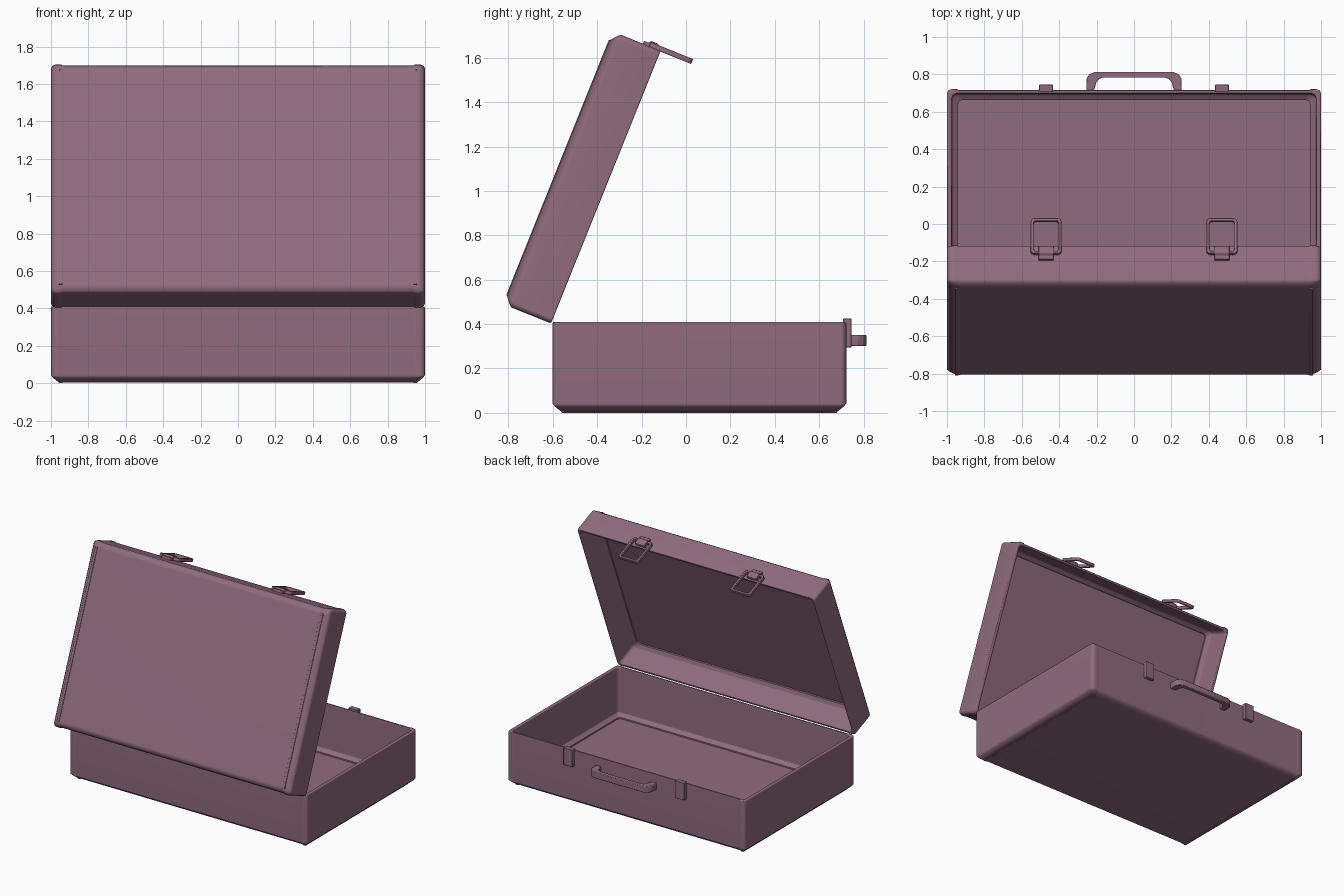
import bpy, bmesh, math
from mathutils import Matrix

if "Cube" in bpy.data.objects:
    bpy.data.objects.remove(bpy.data.objects["Cube"])

mat = bpy.data.materials.new("plum_leather")
mat.diffuse_color = (0.28, 0.15, 0.21, 1)
mat.use_nodes = True
mat.node_tree.nodes["Principled BSDF"].inputs["Base Color"].default_value = mat.diffuse_color

# hinge frame: local y runs up the lid, local z points out of its back
HINGE = Matrix.Translation((0, -0.608, 0.403)) @ Matrix.Rotation(math.radians(68.1), 4, 'X')
BASE = Matrix.Identity(4)


def finish(bm, name, frame, angle=50, bevel=0.0):
    bmesh.ops.recalc_face_normals(bm, faces=bm.faces)
    me = bpy.data.meshes.new(name)
    bm.to_mesh(me)
    bm.free()
    ob = bpy.data.objects.new(name, me)
    bpy.context.collection.objects.link(ob)
    ob.matrix_world = frame
    me.materials.append(mat)
    bpy.ops.object.select_all(action='DESELECT')
    ob.select_set(True)
    bpy.context.view_layer.objects.active = ob
    bpy.ops.object.shade_smooth_by_angle(angle=math.radians(angle))
    if bevel:
        b = ob.modifiers.new("soft_edges", 'BEVEL')
        b.width, b.segments = bevel, 2
    else:
        w = ob.modifiers.new("weighted", 'WEIGHTED_NORMAL')
        w.keep_sharp = True
    return ob


def outline(y0, y1, inset, step):
    """Case outline with chamfered corners; step raises the end caps slightly."""
    cy, hy, hx = (y0 + y1) / 2, (y1 - y0) / 2 - inset, 1 - inset
    q = [(hx, hy - 0.024), (hx - 0.007, hy - 0.008), (hx - 0.024, hy)]
    x_step = min(0.945, hx - 0.028)
    q += [(x_step, hy), (x_step - 0.006, hy - step)]
    pts = q + [(-x, y) for x, y in reversed(q)]
    pts += [(-x, -y) for x, y in q] + [(x, -y) for x, y in reversed(q)]
    return [(x, y + cy) for x, y in pts]


def tray(name, y0, y1, h, frame, flip):
    """Hollow open tray: outer wall, rim, inner wall, ledge, floor."""
    bm = bmesh.new()
    levels = [(0.042, 0.004, 0.005), (0.012, 0.028, 0.005), (0, 0.042, 0.005),
              (0, h - 0.006, 0.005), (0.005, h, 0.003), (0.021, h, 0), (0.026, h - 0.006, 0),
              (0.026, 0.075, 0), (0.034, 0.066, 0), (0.058, 0.05, 0), (0.058, 0.04, 0)]
    loops = []
    for inset, z, step in levels:
        zz = h - z if flip else z
        loops.append([bm.verts.new((x, y, zz)) for x, y in outline(y0, y1, inset, step)])
    for a, b in zip(loops, loops[1:]):
        for i in range(len(a)):
            j = (i + 1) % len(a)
            bm.faces.new((a[i], a[j], b[j], b[i]))
    bm.faces.new(loops[0])
    bm.faces.new(loops[-1])
    return finish(bm, name, frame)


def prism(name, pts, lo, hi, frame, to3d, bevel):
    """Extrude a 2D profile between lo and hi."""
    bm = bmesh.new()
    a = [bm.verts.new(to3d(p, q, lo)) for p, q in pts]
    b = [bm.verts.new(to3d(p, q, hi)) for p, q in pts]
    bm.faces.new(a)
    bm.faces.new(b)
    for i in range(len(a)):
        j = (i + 1) % len(a)
        bm.faces.new((a[i], a[j], b[j], b[i]))
    return finish(bm, name, frame, 35, bevel)


def ring(name, cx, z0, z1, w, bar, y0, y1, frame):
    """Rectangular wire loop with rounded corners."""
    def rr(hw, a, b, r):
        out = []
        for sx, zc, start in ((1, b - r, 0), (-1, b - r, 90), (-1, a + r, 180), (1, a + r, 270)):
            for k in range(4):
                t = math.radians(start + 30 * k)
                out.append((cx + sx * (hw - r) + r * math.cos(t), zc + r * math.sin(t)))
        return out
    bm = bmesh.new()
    outer, inner = rr(w / 2, z0, z1, 0.02), rr(w / 2 - bar, z0 + bar, z1 - bar, 0.012)
    loops = [[bm.verts.new((x, y, z)) for x, z in pts]
             for pts, y in ((outer, y0), (outer, y1), (inner, y1), (inner, y0))]
    for k in range(4):
        a, b = loops[k], loops[(k + 1) % 4]
        for i in range(len(a)):
            j = (i + 1) % len(a)
            bm.faces.new((a[i], a[j], b[j], b[i]))
    return finish(bm, name, frame, 35, 0.003)


# case halves
tray("case_base", -0.602, 0.722, 0.41, BASE, False)
tray("case_lid", 0.0, 1.324, 0.235, HINGE, True)

# carry handle on the front wall
half = [(0.255, 0.715), (0.255, 0.775), (0.24, 0.8), (0.208, 0.814)]
inner = [(0.168, 0.782), (0.188, 0.775), (0.202, 0.755), (0.213, 0.715)]
arch = half + [(-x, y) for x, y in reversed(half)]
arch += [(-x, y) for x, y in reversed(inner)] + inner
prism("handle", arch, 0.302, 0.35, BASE, lambda p, q, s: (p, q, s), 0.004)

# latches: catch plate on the base, hinge tab and wire loop on the lid
catch = [(0.715, 0.295), (0.745, 0.295), (0.745, 0.425), (0.708, 0.425), (0.708, 0.405), (0.715, 0.405)]
tab = [(1.315, 0.01), (1.34, 0.01), (1.349, 0.025), (1.349, 0.055), (1.338, 0.065), (1.337, 0.086), (1.315, 0.086)]
for side, x in (("left", -0.47), ("right", 0.47)):
    prism("catch_" + side, catch, x - 0.037, x + 0.037, BASE, lambda p, q, s: (s, p, q), 0.003)
    prism("latch_tab_" + side, tab, x - 0.04, x + 0.04, HINGE, lambda p, q, s: (s, p, q), 0.003)
    ring("latch_loop_" + side, x, -0.15, 0.055, 0.165, 0.016, 1.32, 1.344, HINGE)

# end trim strips across the outer faces
for side, x in (("left", -0.948), ("right", 0.948)):
    for part, frame, y0, y1, z0, z1 in (("base", BASE, -0.56, 0.68, 0, 0.012),
                                        ("lid", HINGE, 0.042, 1.282, 0.223, 0.235)):
        strip = [(y0, z0), (y1, z0), (y1, z1), (y0, z1)]
        prism(f"{part}_trim_{side}", strip, x - 0.01, x + 0.01, frame, lambda p, q, s: (s, p, q), 0.002)
